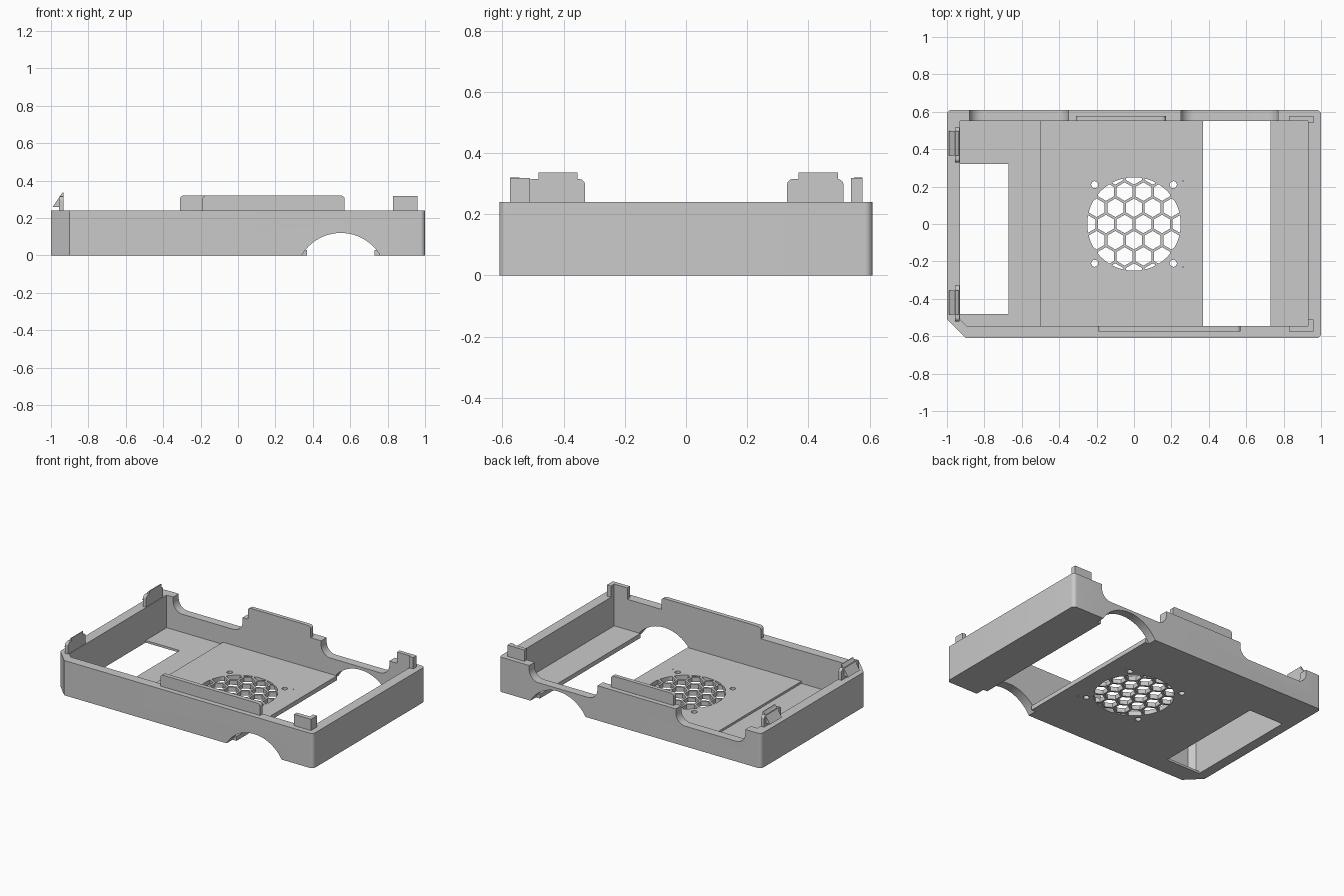
import bpy, bmesh, math
from mathutils import Vector

cube = bpy.data.objects.get("Cube")
if cube:
    bpy.data.objects.remove(cube, do_unlink=True)

grey = bpy.data.materials.new("plain grey plastic")
grey.use_nodes = True
COLOUR = (0.59, 0.59, 0.59, 1)
grey.diffuse_color = COLOUR
grey.node_tree.nodes["Principled BSDF"].inputs["Base Color"].default_value = COLOUR

H = 0.24        # wall height
FLOOR = 0.03    # floor thickness


def rounded(corners, steps=6):
    """Corners are (u, v) or (u, v, radius); returns the outline with arcs."""
    out = []
    n = len(corners)
    for i, c in enumerate(corners):
        p = Vector(c[:2])
        if len(c) == 2:
            out.append(p)
            continue
        r = c[2]
        a = (Vector(corners[i - 1][:2]) - p).normalized()
        b = (Vector(corners[(i + 1) % n][:2]) - p).normalized()
        half = a.angle(b) / 2
        centre = p + (a + b).normalized() * r / math.sin(half)
        start = p + a * r / math.tan(half) - centre
        end = p + b * r / math.tan(half) - centre
        for k in range(steps + 1):
            out.append(centre + start.lerp(end, k / steps).normalized() * r)
    return out


def ngon(u, v, r, sides, turn=0):
    return [(u + r * math.cos(turn + math.tau * k / sides),
             v + r * math.sin(turn + math.tau * k / sides)) for k in range(sides)]


def rect(u0, u1, v0, v1):
    return [(u0, v0), (u1, v0), (u1, v1), (u0, v1)]


def prisms(name, outlines, axis, lo, hi):
    """Extrude flat outlines along an axis into one object."""
    place = {"x": lambda u, v, w: (w, u, v),
             "y": lambda u, v, w: (u, w, v),
             "z": lambda u, v, w: (u, v, w)}[axis]
    bm = bmesh.new()
    for pts in outlines:
        low = [bm.verts.new(place(p[0], p[1], lo)) for p in pts]
        top = [bm.verts.new(place(p[0], p[1], hi)) for p in pts]
        bm.faces.new(low)
        bm.faces.new(top)
        for i in range(len(pts)):
            j = (i + 1) % len(pts)
            bm.faces.new((low[i], low[j], top[j], top[i]))
    bmesh.ops.recalc_face_normals(bm, faces=bm.faces)
    me = bpy.data.meshes.new(name)
    bm.to_mesh(me)
    bm.free()
    me.materials.append(grey)
    ob = bpy.data.objects.new(name, me)
    bpy.context.collection.objects.link(ob)
    return ob


def activate(ob):
    bpy.ops.object.select_all(action="DESELECT")
    ob.select_set(True)
    bpy.context.view_layer.objects.active = ob


def combine(ob, cutter, operation="DIFFERENCE"):
    activate(ob)
    mod = ob.modifiers.new("cut", "BOOLEAN")
    mod.operation, mod.solver, mod.object = operation, "EXACT", cutter
    bpy.ops.object.modifier_apply(modifier=mod.name)
    bpy.data.objects.remove(cutter, do_unlink=True)


# Tray with one clipped corner
case = prisms("case", [rounded([(-0.9, -0.61), (1, -0.61, 0.025), (1, 0.61, 0.025),
                                (-1, 0.61, 0.025), (-1, -0.51)])], "z", 0, H)


def cavity(right, depth):
    return prisms("cavity", [[(-0.895, -0.545), (right, -0.545), (right, 0.55),
                              (-0.93, 0.55), (-0.93, -0.51)]], "z", depth, 1)


combine(case, cavity(0.93, FLOOR))
combine(case, cavity(-0.5, FLOOR / 2))

# Floor openings
combine(case, prisms("side_window", [rect(-0.93, -0.67, -0.48, 0.32)], "z", -0.1, 0.1))
combine(case, prisms("cross_slot", [rect(0.37, 0.73, -0.545, 0.55)], "z", -0.1, 0.1))

# Arches under the front and back walls
for lo, hi in ((-0.7, -0.545), (0.55, 0.7)):
    combine(case, prisms("arch", [ngon(0.55, -0.124, 0.244, 96)], "y", lo, hi))

# Scooped notches in the back wall
for a, b in ((-0.88, -0.35), (0.25, 0.77)):
    scoop = rounded([(a, 0.4), (a, 0.14, 0.07), (b, 0.14, 0.07), (b, 0.4)], 10)
    combine(case, prisms("notch", [scoop], "y", 0.53, 0.7))

# Honeycomb vent clipped to a circle
PITCH = 0.1
ROW = PITCH * math.sqrt(3) / 2
cells = [ngon((i + (0.5 if j % 2 == 0 else 0)) * PITCH, j * ROW, 0.0495, 6, math.pi / 6)
         for j in range(-3, 4) for i in range(-4, 5)]
vent = prisms("vent_cells", cells, "z", -0.1, 0.1)
combine(vent, prisms("vent_circle", [ngon(0, 0, 0.25, 64)], "z", -0.2, 0.2), "INTERSECT")
combine(case, vent)

# Screw holes and small pin holes around the vent
holes = [ngon(sx * 0.21, sy * 0.21, 0.019, 20) for sx in (-1, 1) for sy in (-1, 1)]
holes += [ngon(0.262, sy * 0.23, 0.004, 8) for sy in (-1, 1)]
combine(case, prisms("screw_holes", holes, "z", -0.1, 0.1))


def tongue(name, axis, u0, u1, lo, hi, top=0.32):
    """Upright plate with rounded top corners."""
    shape = rounded([(u0, H - 0.01), (u1, H - 0.01), (u1, top, 0.02), (u0, top, 0.02)])
    return prisms(name, [shape], axis, lo, hi)


parts = [case,
         tongue("back_tongue", "y", -0.31, 0.17, 0.55, 0.577),
         tongue("front_tongue", "y", -0.19, 0.57, -0.575, -0.545)]

# Corner locating tabs
parts += [prisms("back_corner_tab", [[(0.83, 0.55), (0.93, 0.55), (0.93, 0.54), (0.96, 0.54),
                                      (0.96, 0.577), (0.83, 0.577)]], "z", H - 0.01, 0.318),
          prisms("front_corner_tab", [[(0.83, -0.575), (0.96, -0.575), (0.96, -0.51),
                                       (0.93, -0.51), (0.93, -0.545), (0.83, -0.545)]],
                 "z", H - 0.01, 0.318)]

# Snap clips on the right-hand wall
for name, s0, s1, h0, h1 in (("back", 0.33, 0.515, 0.367, 0.497),
                             ("front", -0.52, -0.33, -0.483, -0.355)):
    parts.append(tongue(name + "_clip_stem", "x", s0, s1, -0.957, -0.934, 0.315))
    hook = [(-0.99, 0.26), (-0.957, 0.26), (-0.957, H - 0.01), (-0.934, H - 0.01),
            (-0.934, 0.336), (-0.939, 0.336)]
    parts.append(prisms(name + "_clip_hook", [hook], "y", h0, h1))

# Smooth the curves, keep the edges crisp
for ob in parts:
    activate(ob)
    bpy.ops.object.shade_smooth_by_angle(angle=math.radians(25))
